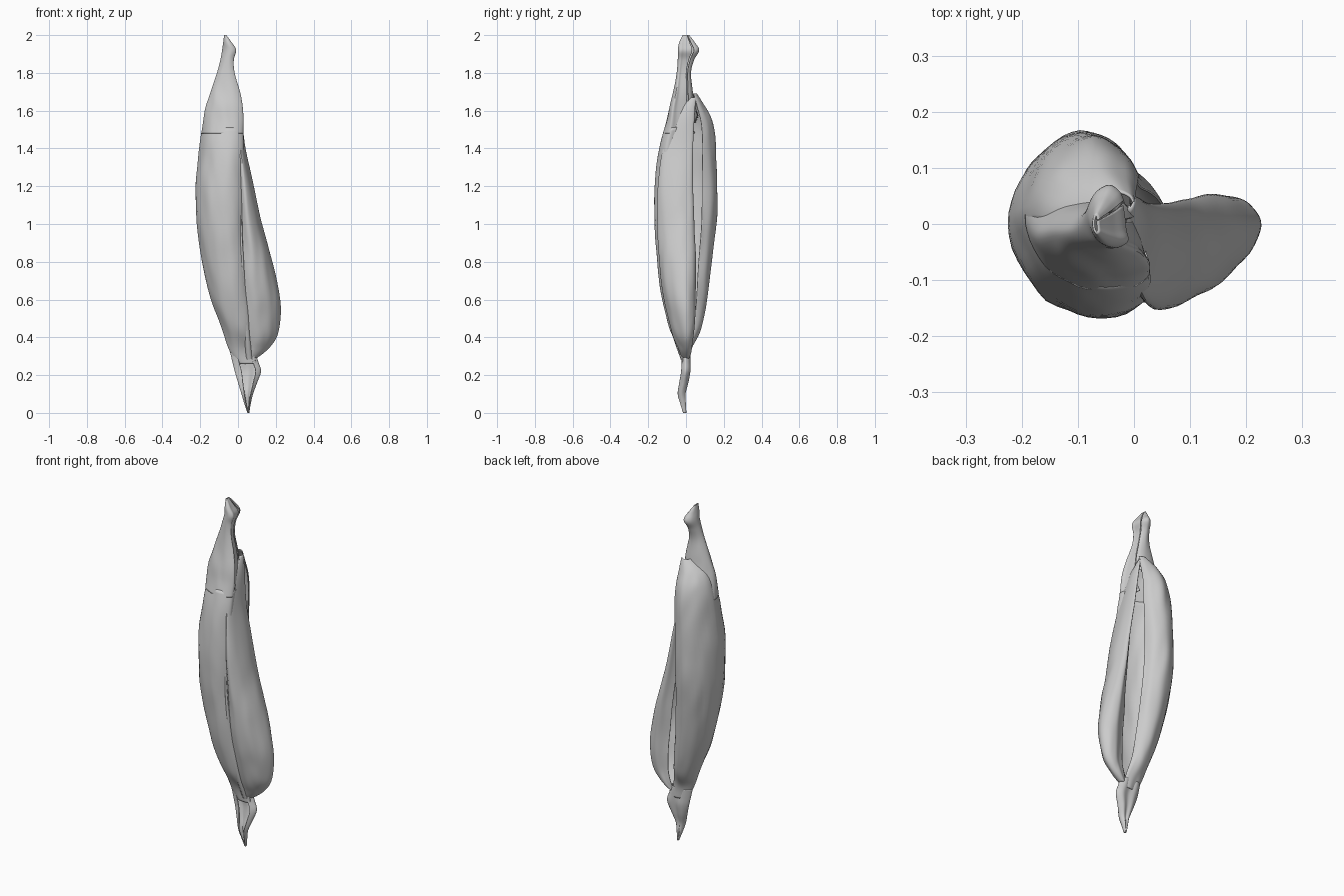
import bpy, math
from mathutils import Vector, noise

if "Cube" in bpy.data.objects:
    bpy.data.objects.remove(bpy.data.objects["Cube"])


def spline(points, steps):
    """Smooth Catmull-Rom curve through points of any dimension."""
    pts = [Vector(p) for p in points]
    pts = [pts[0]] + pts + [pts[-1]]
    out = []
    for i in range(1, len(pts) - 2):
        a, b, c, d = pts[i - 1:i + 3]
        for s in range(steps):
            t = s / steps
            out.append(0.5 * (2 * b + (c - a) * t + (2 * a - 5 * b + 4 * c - d) * t * t
                              + (3 * b - a - 3 * c + d) * t ** 3))
    out.append(pts[-2])
    return out


def husk(name, section, levels, wrinkle=0.005, keep=lambda s, z, u: True):
    """Loft an open unit section through boxes (z, x0, x1, y0, y1)."""
    sec = spline(section, 6)
    cols = [[v[1] for v in spline([(l[0], l[k]) for l in levels], 6)] for k in (1, 2, 3, 4)]
    zs = [v[0] for v in spline([(l[0], l[1]) for l in levels], 6)]
    verts, faces, n = [], [], len(sec)
    for i, z in enumerate(zs):
        x0, x1, y0, y1 = (c[i] for c in cols)
        amp = wrinkle * min(1, (x1 - x0) / 0.15)
        for s in sec:
            p = Vector((x0 + (x1 - x0) * s.x, y0 + (y1 - y0) * s.y, z))
            q = Vector((p.x * 20, p.y * 20, z * 6 + p.x * 9))
            d = Vector((s.x - 0.5, s.y - 0.5, 0)).normalized()
            verts.append(p + d * amp * (noise.noise(q) - 0.15))
    for i in range(len(zs) - 1):
        for j in range(n - 1):
            if keep(sec[j], zs[i], j / n):
                a = i * n + j
                faces.append((a, a + 1, a + n + 1, a + n))
    mesh = bpy.data.meshes.new(name)
    mesh.from_pydata(verts, [], faces)
    obj = bpy.data.objects.new(name, mesh)
    bpy.context.collection.objects.link(obj)
    mod = obj.modifiers.new("thickness", 'SOLIDIFY')
    mod.thickness = 0.004
    mod.offset = 0
    bpy.ops.object.select_all(action='DESELECT')
    obj.select_set(True)
    bpy.context.view_layer.objects.active = obj
    bpy.ops.object.shade_smooth_by_angle(angle=math.radians(40))
    return obj


curl = [(.88, .68), (.96, .3), (1, .1), (.65, 0), (.22, .14), (0, .5), (.17, .84), (.52, 1), (.8, .91), (.91, .76)]

# Large left half of the leaf, curled from the midrib round to a loose back flap
husk("left_leaf_curl", curl,
     [(.26, 0, .09, -.02, .02), (.34, -.05, .08, -.035, .03), (.45, -.085, .06, -.085, .08),
      (.6, -.14, .045, -.125, .11), (.8, -.19, .03, -.15, .135), (1, -.218, .022, -.165, .16),
      (1.2, -.222, .02, -.165, .165), (1.4, -.203, .025, -.14, .158), (1.53, -.182, .025, -.105, .14),
      (1.62, -.145, .018, -.07, .1), (1.69, -.06, .005, -.01, .055)],
     keep=lambda s, z, u: u > 0.52 if z > 1.5 else not (u < 0.2 and s.y > 0.3))

# Rolled upper end with a pinched, flared tip
husk("leaf_tip_roll", curl,
     [(1.48, -.193, .025, -.12, .125), (1.55, -.182, .025, -.1, .075),
      (1.62, -.168, .02, -.085, .048), (1.7, -.145, .008, -.065, .035), (1.8, -.11, -.02, -.048, .025),
      (1.87, -.092, -.024, -.042, .042), (1.92, -.083, -.012, -.042, .068),
      (1.96, -.077, -.035, -.035, .045), (2, -.072, -.064, -.015, .015)],
     keep=lambda s, z, u: u < 0.6 + max(0, z - 1.52) * 3)

# Narrower right half, bulging low down and tucked in at the top
husk("right_leaf_fold",
     [(0, .12), (.35, 0), (.76, .2), (1, .6), (.92, .9), (.7, 1), (.5, .9), (.32, .82)],
     [(.29, .05, .095, -.02, .015), (.34, .05, .16, -.04, .03), (.41, .05, .205, -.07, .04),
      (.53, .04, .222, -.1, .048), (.65, .03, .212, -.125, .05), (.8, .025, .182, -.14, .05),
      (1, .02, .124, -.15, .042), (1.2, .01, .082, -.148, .036), (1.4, 0, .038, -.12, .036),
      (1.58, -.015, .018, -.05, .045), (1.67, -.01, 0, .03, .05)])

# Flattened, cupped stalk end
husk("stalk_cup",
     [(.25, .15), (0, .5), (.22, 1), (.5, .85), (.8, 1), (1, .5), (.8, 0)],
     [(0, .052, .058, -.015, .0), (.05, .035, .066, -.03, -.003), (.1, .02, .078, -.043, -.005),
      (.16, .002, .1, -.035, .01), (.22, -.015, .12, -.025, .02), (.27, -.028, .105, -.022, .02),
      (.32, -.04, .09, -.025, .02)], 0.002)

# Tapering midrib along the front crease
curve = bpy.data.curves.new("midrib", 'CURVE')
curve.dimensions = '3D'
curve.bevel_depth = 0.02
curve.bevel_resolution = 2
path = spline([(.06, -.01, .29), (.045, -.067, .45), (.028, -.105, .65), (.018, -.132, .9), (.012, -.135, 1.15)], 5)
line = curve.splines.new('POLY')
line.points.add(len(path) - 1)
line.use_smooth = True
for i, p in enumerate(path):
    line.points[i].co = (*p, 1)
    line.points[i].radius = 1 - 0.85 * i / (len(path) - 1)
rib = bpy.data.objects.new("midrib", curve)
bpy.context.collection.objects.link(rib)
